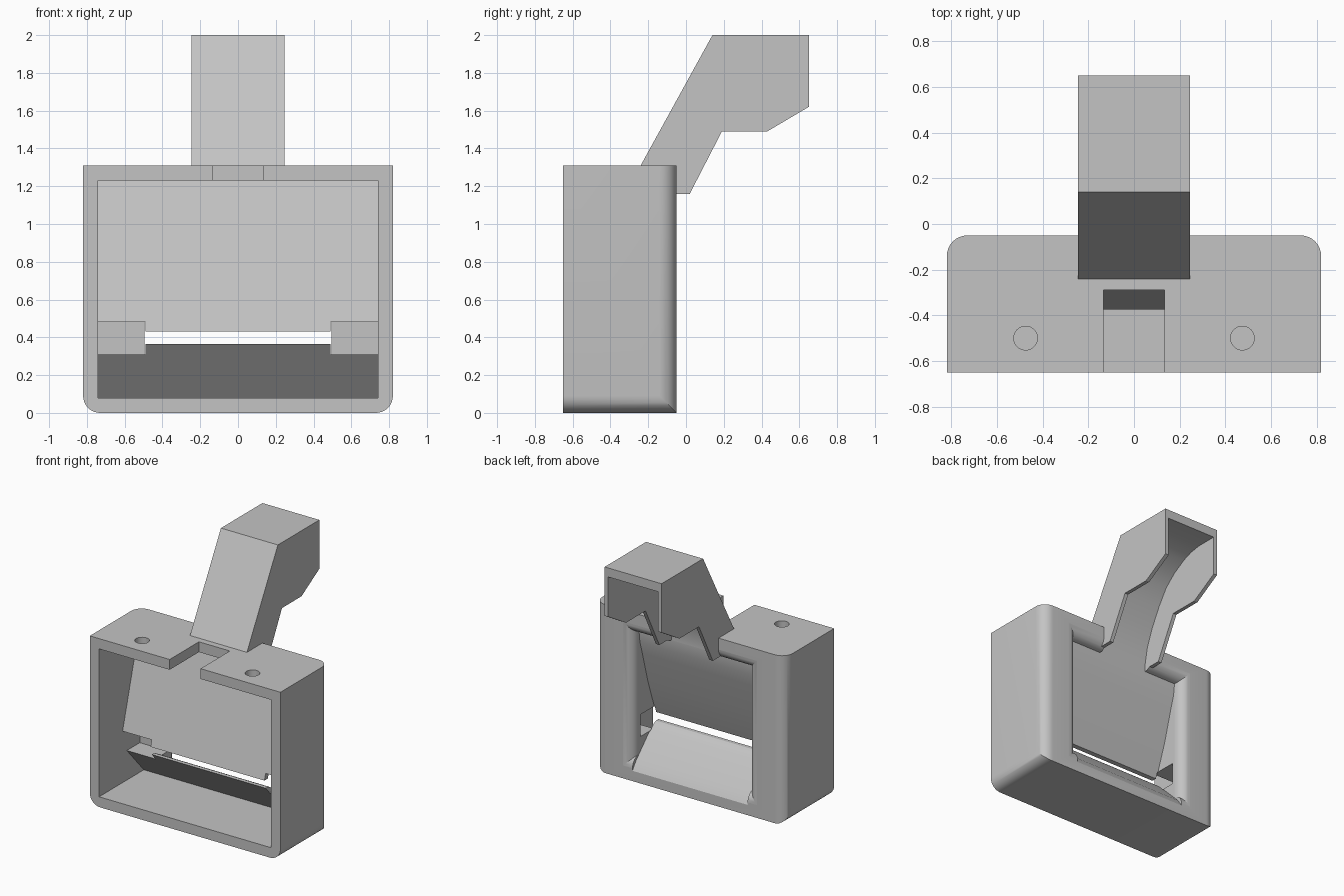
import bpy, bmesh, math
from mathutils import Matrix

cube = bpy.data.objects.get("Cube")
if cube:
    bpy.data.objects.remove(cube, do_unlink=True)

grey = bpy.data.materials.new("plain grey")
grey.use_nodes = True
colour = (0.55, 0.55, 0.55, 1)
grey.diffuse_color = colour
grey.node_tree.nodes["Principled BSDF"].inputs["Base Color"].default_value = colour


def finish(bm, name):
    bmesh.ops.recalc_face_normals(bm, faces=bm.faces[:])
    mesh = bpy.data.meshes.new(name)
    bm.to_mesh(mesh)
    bm.free()
    mesh.materials.append(grey)
    obj = bpy.data.objects.new(name, mesh)
    bpy.context.scene.collection.objects.link(obj)
    return obj


def loft(name, rings):
    """Solid through a list of equal-sized rings, capped at both ends."""
    bm = bmesh.new()
    loops = [[bm.verts.new(p) for p in ring] for ring in rings]
    for a, b in zip(loops, loops[1:]):
        for i in range(len(a)):
            j = (i + 1) % len(a)
            bm.faces.new((a[i], a[j], b[j], b[i]))
    bm.faces.new(loops[0])
    bm.faces.new(loops[-1])
    return finish(bm, name)


def prism(name, profile, x0, x1):
    """Side profile (y, z) extruded along x."""
    return loft(name, [[(x, y, z) for y, z in profile] for x in (x0, x1)])


def box_profile(y0, y1, z0, z1):
    return [(y0, z0), (y1, z0), (y1, z1), (y0, z1)]


def combine(target, tool, operation):
    mod = target.modifiers.new(operation, 'BOOLEAN')
    mod.operation = operation
    mod.solver = 'EXACT'
    mod.object = tool
    bpy.context.view_layer.objects.active = target
    bpy.ops.object.modifier_apply(modifier=mod.name)
    bpy.data.objects.remove(tool, do_unlink=True)


# Housing block: rounded rear uprights and rounded lower side edges
bm = bmesh.new()
bmesh.ops.create_cube(bm, size=1, matrix=Matrix.Translation((0, -0.35, 0.655))
                      @ Matrix.Diagonal((1.64, 0.6, 1.31, 1)))
rounded = []
for e in bm.edges:
    d = e.verts[0].co - e.verts[1].co
    mid = (e.verts[0].co + e.verts[1].co) / 2
    if (abs(d.z) > 1 and mid.y > -0.1) or (abs(d.y) > 0.5 and mid.z < 0.1):
        rounded.append(e)
bmesh.ops.bevel(bm, geom=rounded, offset=0.09, segments=8, profile=0.5, affect='EDGES')
body = finish(bm, "hopper_housing")

# Leaning hood on top
hood = prism("hood", [(-0.24, 1.25), (-0.24, 1.31), (0.14, 2), (0.65, 2), (0.65, 1.62),
                      (0.43, 1.49), (0.19, 1.49), (0.02, 1.16), (-0.1, 1.16)], -0.245, 0.245)
combine(body, hood, 'UNION')

# Front cavity, bounded by the leaning plate and the undercut lip
cavity = prism("front_cavity", [(-0.7, 0.08), (-0.1, 0.08), (-0.36, 0.365), (-0.375, 0.43),
                                (-0.15, 1.23), (-0.7, 1.23)], -0.74, 0.74)
combine(body, cavity, 'DIFFERENCE')

# Rear opening: ramp below, slot in the middle, plate above
plate_back = [(-0.335, 0.43), (-0.24, 0.7), (-0.17, 0.95), (-0.14, 1.05), (-0.13, 1.14)]
opening = prism("rear_opening", [(0.1, 0.08), (-0.05, 0.08), (-0.09, 0.14), (-0.27, 0.32),
                                 (-0.3, 0.35), (-0.33, 0.365), (-0.45, 0.365), (-0.45, 0.43)]
                + plate_back + [(0.1, 1.14)], -0.495, 0.495)
combine(body, opening, 'DIFFERENCE')

# Rounded flare around the rear opening
r = 0.08
rings = []
for i in range(8):
    a = i / 7 * math.pi / 2
    y, f = -0.13 + r * math.sin(a), r * (1 - math.cos(a))
    rings.append((y, 0.496 + f, 0.18 - f, 1.141 + f))
rings.append((0.005,) + rings[-1][1:])
flare = loft("rear_flare", [[(-w, y, lo), (w, y, lo), (w, y, hi), (-w, y, hi)]
                            for y, w, lo, hi in rings])
# Keep the hood side walls: flare only below their lower ends in the middle
guard = prism("hood_guard", box_profile(-0.2, 0.1, 1.16, 1.4), -0.245, 0.245)
combine(flare, guard, 'DIFFERENCE')
combine(body, flare, 'DIFFERENCE')

# Curved channel through the hood
channel = prism("hood_channel", [(0.75, 1.93), (0.48, 1.93), (0.39, 1.915), (0.31, 1.885),
                                 (0.2, 1.82), (0.11, 1.74), (0.03, 1.62), (-0.05, 1.47),
                                 (-0.105, 1.33), (-0.13, 1.2), (-0.13, 1.13),
                                 (0.1, 1.05), (0.75, 1.05)], -0.215, 0.215)
combine(body, channel, 'DIFFERENCE')

# Pockets and screw holes on both sides
for s in (-1, 1):
    pocket = prism("pocket", box_profile(-0.5, -0.15, 0.31, 0.48), s * 0.49, s * 0.74)
    combine(body, pocket, 'DIFFERENCE')
    bm = bmesh.new()
    bmesh.ops.create_cone(bm, cap_ends=True, segments=32, radius1=0.052, radius2=0.052,
                          depth=0.3, matrix=Matrix.Translation((s * 0.475, -0.5, 1.27)))
    combine(body, finish(bm, "screw_hole"), 'DIFFERENCE')

# Notch in the top front edge
notch = prism("top_notch", box_profile(-0.7, -0.29, 1.2, 1.4), -0.133, 0.133)
combine(body, notch, 'DIFFERENCE')

# Smooth the curves, keep the edges
bpy.ops.object.select_all(action='DESELECT')
body.select_set(True)
bpy.context.view_layer.objects.active = body
bpy.ops.object.shade_smooth_by_angle(angle=math.radians(25))
